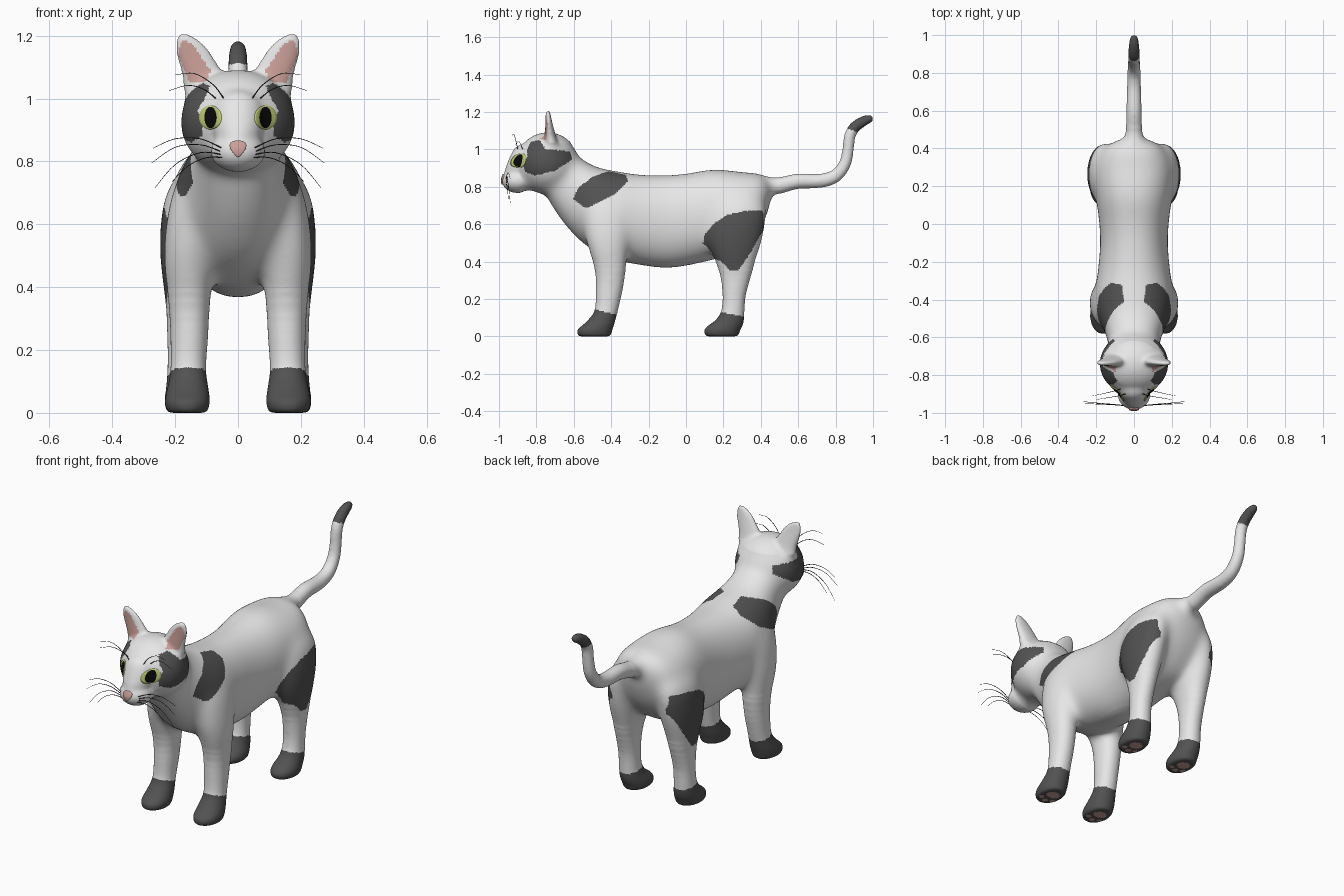
import bpy, bmesh, math
from mathutils import Vector
from mathutils.bvhtree import BVHTree

if "Cube" in bpy.data.objects:
    bpy.data.objects.remove(bpy.data.objects["Cube"])


def material(name, rgb):
    m = bpy.data.materials.new(name)
    m.diffuse_color = (*rgb, 1)
    m.use_nodes = True
    m.node_tree.nodes["Principled BSDF"].inputs["Base Color"].default_value = m.diffuse_color
    return m


WHITE = material("white fur", (0.87, 0.87, 0.87))
GREY = material("dark grey fur", (0.085, 0.085, 0.085))
PINK = material("pink skin", (0.60, 0.35, 0.32))
GREEN = material("yellow green iris", (0.52, 0.58, 0.18))
BLACK = material("black pupil", (0.003, 0.003, 0.003))
HAIR = material("whisker grey", (0.03, 0.03, 0.03))


def spline(rows, steps=5):
    """Catmull-Rom interpolation of rows of numbers."""
    out = []
    for i in range(len(rows) - 1):
        p = [rows[max(i - 1, 0)], rows[i], rows[i + 1], rows[min(i + 2, len(rows) - 1)]]
        for k in range(steps):
            t = k / steps
            out.append([0.5 * (2 * b + (c - a) * t + (2 * a - 5 * b + 4 * c - d) * t * t
                               + (3 * b - a - 3 * c + d) * t ** 3) for a, b, c, d in zip(*p)])
    return out + [list(rows[-1])]


def loft(bm, rows, v=None, power=2.0, segs=32):
    """Skin rows of (x, y, z, half width, half depth); v is the depth axis."""
    rows = spline(rows)
    rings = []
    for i, r in enumerate(rows):
        c = Vector(r[:3])
        a, b = rows[max(i - 1, 0)], rows[min(i + 1, len(rows) - 1)]
        axis = Vector(v) if v else Vector((1, 0, 0)).cross(Vector(b[:3]) - Vector(a[:3])).normalized()
        ring = []
        for k in range(segs):
            ang = 2 * math.pi * k / segs
            ca, sa = math.cos(ang), math.sin(ang)
            e = 2 / power
            u = math.copysign(abs(ca) ** e, ca) * r[3]
            w = math.copysign(abs(sa) ** e, sa) * r[4]
            ring.append(bm.verts.new(c + Vector((u, 0, 0)) + axis * w))
        rings.append(ring)
    for a, b in zip(rings, rings[1:]):
        for k in range(segs):
            bm.faces.new((a[k], a[(k + 1) % segs], b[(k + 1) % segs], b[k]))
    bm.faces.new(rings[0])
    bm.faces.new(rings[-1])


def ball(bm, centre, radii):
    vs = bmesh.ops.create_uvsphere(bm, u_segments=40, v_segments=24, radius=1)["verts"]
    for p in vs:
        p.co = Vector(centre) + Vector(a * b for a, b in zip(p.co, radii))


def inside(poly, a, b):
    hit = False
    for (x1, y1), (x2, y2) in zip(poly, poly[1:] + poly[:1]):
        if (y1 > b) != (y2 > b) and a < (x2 - x1) * (b - y1) / (y2 - y1) + x1:
            hit = not hit
    return hit


bm = bmesh.new()
# torso and neck
torso = [(.45, .76, .08, .06), (.40, .72, .16, .145), (.30, .665, .21, .21), (.15, .648, .202, .242),
         (0, .62, .184, .247), (-.115, .61, .18, .249), (-.25, .62, .192, .242), (-.37, .64, .208, .24),
         (-.47, .67, .195, .23), (-.55, .717, .165, .225), (-.62, .78, .14, .22), (-.68, .845, .13, .21),
         (-.74, .89, .12, .16)]
loft(bm, [(0, y, z, a, b) for y, z, a, b in torso], (0, 0, 1), 2.15, 48)
# head, nose bridge and muzzle
ball(bm, (0, -.74, .92), (.187, .168, .167))
loft(bm, [(0, -.83, 1.0, .06, .05), (0, -.855, .96, .085, .075), (0, -.90, .88, .075, .068),
          (0, -.918, .84, .045, .06)])
ball(bm, (0, -.90, .828), (.088, .085, .066))
# tail
loft(bm, [(0, y, z, r, r) for y, z, r in
          [(.36, .79, .08), (.44, .798, .058), (.51, .805, .044), (.60, .826, .041), (.72, .828, .038),
           (.80, .855, .036), (.85, .92, .033), (.867, 1.0, .031), (.875, 1.065, .031), (.90, 1.112, .031),
           (.945, 1.145, .029), (.985, 1.16, .022), (1.002, 1.164, .012)]])
front = [(.78, .12, -.42, .05, .08), (.68, .137, -.42, .077, .13), (.55, .15, -.42, .085, .125),
         (.45, .155, -.415, .08, .105), (.35, .155, -.405, .068, .085), (.25, .155, -.41, .061, .073),
         (.14, .158, -.425, .057, .063), (.09, .159, -.447, .063, .072), (.06, .16, -.466, .069, .083),
         (.03, .161, -.488, .072, .095), (-.004, .161, -.49, .064, .088)]
hind = [(.80, .10, .27, .06, .10), (.70, .14, .28, .087, .145), (.60, .157, .27, .09, .157),
        (.50, .162, .26, .087, .147), (.42, .165, .262, .077, .12), (.33, .168, .266, .062, .088),
        (.22, .17, .258, .055, .063), (.13, .17, .25, .055, .063), (.08, .168, .232, .061, .078),
        (.05, .165, .207, .068, .095), (.025, .163, .192, .071, .097), (-.004, .163, .192, .063, .088)]
ear = [(1.0, .105, -.715, .07, .045), (1.06, .108, -.725, .068, .032), (1.13, .137, -.732, .059, .02),
       (1.17, .154, -.736, .046, .015), (1.195, .168, -.738, .026, .012), (1.207, .174, -.739, .012, .009)]
for s in (-1, 1):
    for part in (front, hind, ear):
        loft(bm, [(s * x, y, z, a, b) for z, x, y, a, b in part], (0, 1, 0), 2.1)
bmesh.ops.recalc_face_normals(bm, faces=bm.faces)
mesh = bpy.data.meshes.new("body")
bm.to_mesh(mesh)
bm.free()

# fuse the parts into one skin
body = bpy.data.objects.new("body", mesh)
bpy.context.collection.objects.link(body)
mod = body.modifiers.new("fuse", 'REMESH')
mod.mode = 'VOXEL'
mod.voxel_size = 0.0075
fused = bpy.data.meshes.new_from_object(body.evaluated_get(bpy.context.evaluated_depsgraph_get()))
body.modifiers.clear()
body.data = fused
fused.name = "body"
fused.materials.clear()
for m in (WHITE, GREY, PINK):
    fused.materials.append(m)
bm = bmesh.new()
bm.from_mesh(fused)
groups = [(list(bm.verts), 10)]
for low_z, count in ((.24, 5), (.26, 5), (.28, 8), (.31, 12), (.35, 20), (.38, 25)):
    groups.append(([v for v in bm.verts if v.co.y < .5 and low_z < v.co.z < 1.03 and v.co.y > -.88], count))
for group, count in groups:
    for _ in range(count):
        bmesh.ops.smooth_vert(bm, verts=group, factor=0.5, use_axis_x=True, use_axis_y=True, use_axis_z=True)
low = min(v.co.z for v in bm.verts)
bmesh.ops.translate(bm, verts=bm.verts, vec=(0, 0, -low))
bm.normal_update()

# fur markings as outlines in side view (y, z); ear lining in front view (x, z)
cheek = [(-.83, 1.04), (-.785, 1.05), (-.75, 1.0), (-.62, .99), (-.61, .945), (-.70, .885), (-.81, .86),
         (-.86, .88), (-.87, .92), (-.85, .96), (-.85, 1.0)]
shoulder = [(-.62, .70), (-.58, .79), (-.50, .855), (-.41, .885), (-.33, .88), (-.31, .83), (-.38, .76),
            (-.52, .69), (-.59, .68)]
thigh = [(.08, .44), (.10, .545), (.15, .605), (.22, .65), (.31, .67), (.41, .675), (.42, .58), (.34, .44),
         (.28, .355), (.235, .35), (.19, .40), (.11, .435)]
lining = [(.19, 1.14), (.183, 1.178), (.165, 1.186), (.14, 1.168), (.088, 1.09), (.10, 1.055), (.155, 1.05)]


def pad(x, y):
    for cx, cy in ((.161, -.49), (.163, .19)):
        dx, dy = x - cx, y - cy
        if (dx / .036) ** 2 + ((dy - .02) / .032) ** 2 < 1:
            return True
        if any((dx - t) ** 2 + (dy + .045 - abs(t) * .4) ** 2 < .014 ** 2 for t in (-.036, 0, .036)):
            return True
    return False


def fur(c, n):
    x, y, z = abs(c.x), c.y, c.z
    if z < .02 and n.z < -.6 and pad(x, y):
        return 2
    if z < (.13 + (-.43 - y) * .25 if y < 0 else .118 + (.25 - y) * .18):
        return 1
    if y > .8 and z > 1.11 - (y - .87) * .4:
        return 1
    if z > 1.04 and n.y < -.15 and inside(lining, x, z):
        return 2
    if x > .085 and inside(cheek, y, z):
        return 1
    if x > .06 + (.87 - z) * .6 and inside(shoulder, y, z):
        return 1
    if x > .165 and n.x * c.x > 0 and inside(thigh, y, z):
        return 1
    return 0


for f in bm.faces:
    f.smooth = True
    f.material_index = fur(f.calc_center_median(), f.normal)
bm.to_mesh(fused)
skin = BVHTree.FromBMesh(bm)
bm.free()


def on_face(x, z, lift):
    hit = skin.ray_cast(Vector((x, -2, z)), Vector((0, 1, 0)))[0]
    return Vector((x, (hit.y if hit else -.85) - lift, z))


def plate(name, cx, cz, outline, lift, mat, rings=7, segs=40):
    """Thin plate that follows the front of the head."""
    b = bmesh.new()
    prev = None
    middle = b.verts.new(on_face(cx, cz, lift))
    for r in range(1, rings + 1):
        k = min(r / (rings - 1), 1)
        ring = []
        for i in range(segs):
            dx, dz = outline(2 * math.pi * i / segs)
            ring.append(b.verts.new(on_face(cx + dx * k, cz + dz * k, lift if r < rings else -.002)))
        for i in range(segs):
            j = (i + 1) % segs
            b.faces.new((prev[i], prev[j], ring[j], ring[i]) if prev else (middle, ring[j], ring[i]))
        prev = ring
    bmesh.ops.recalc_face_normals(b, faces=b.faces)
    if sum(f.normal.y * f.calc_area() for f in b.faces) > 0:
        bmesh.ops.reverse_faces(b, faces=b.faces)
    for f in b.faces:
        f.smooth = True
    me = bpy.data.meshes.new(name)
    b.to_mesh(me)
    b.free()
    me.materials.append(mat)
    bpy.context.collection.objects.link(bpy.data.objects.new(name, me))


# eyes and nose
for s, side in ((-1, "right"), (1, "left")):
    plate(side + "_iris", s * .088, .94, lambda a: (.036 * math.cos(a), .038 * math.sin(a)), .004, GREEN)
    plate(side + "_pupil", s * .088, .94, lambda a: (.019 * math.cos(a), .034 * math.sin(a)), .0065, BLACK)
plate("nose", 0, .84, lambda a: (.034 * math.cos(a) * (.7 + .4 * math.sin(a)), .027 * math.sin(a)), .007, PINK)

# whiskers and brow hairs: (x, z) paths and the tip's y
hairs = [([(.05, .842), (.12, .872), (.2, .872), (.27, .842)], -.94),
         ([(.055, .832), (.12, .853), (.2, .845), (.275, .795)], -.95),
         ([(.052, .822), (.12, .828), (.2, .79), (.265, .715)], -.94),
         ([(.045, .812), (.10, .812), (.16, .785), (.21, .735)], -.95),
         ([(.045, 1.0), (.08, 1.045), (.14, 1.08), (.2, 1.075)], -.93),
         ([(.07, 1.0), (.11, 1.03), (.16, 1.042), (.22, 1.025)], -.91)]
cu = bpy.data.curves.new("whiskers", 'CURVE')
cu.dimensions = '3D'
cu.bevel_depth = 0.0017
cu.bevel_resolution = 1
for s in (-1, 1):
    for path, tip in hairs:
        y0 = on_face(s * path[0][0], path[0][1], -.004).y
        pts = spline([(s * x, y0 + (tip - y0) * i / 3, z) for i, (x, z) in enumerate(path)])
        sp = cu.splines.new('POLY')
        sp.points.add(len(pts) - 1)
        for i, (p, q) in enumerate(zip(sp.points, pts)):
            p.co = (*q, 1)
            p.radius = 1.2 - 0.8 * i / len(pts)
cu.materials.append(HAIR)
whiskers = bpy.data.objects.new("whiskers", cu)
bpy.context.collection.objects.link(whiskers)
bpy.context.view_layer.objects.active = whiskers
whiskers.select_set(True)
bpy.ops.object.convert(target='MESH')
